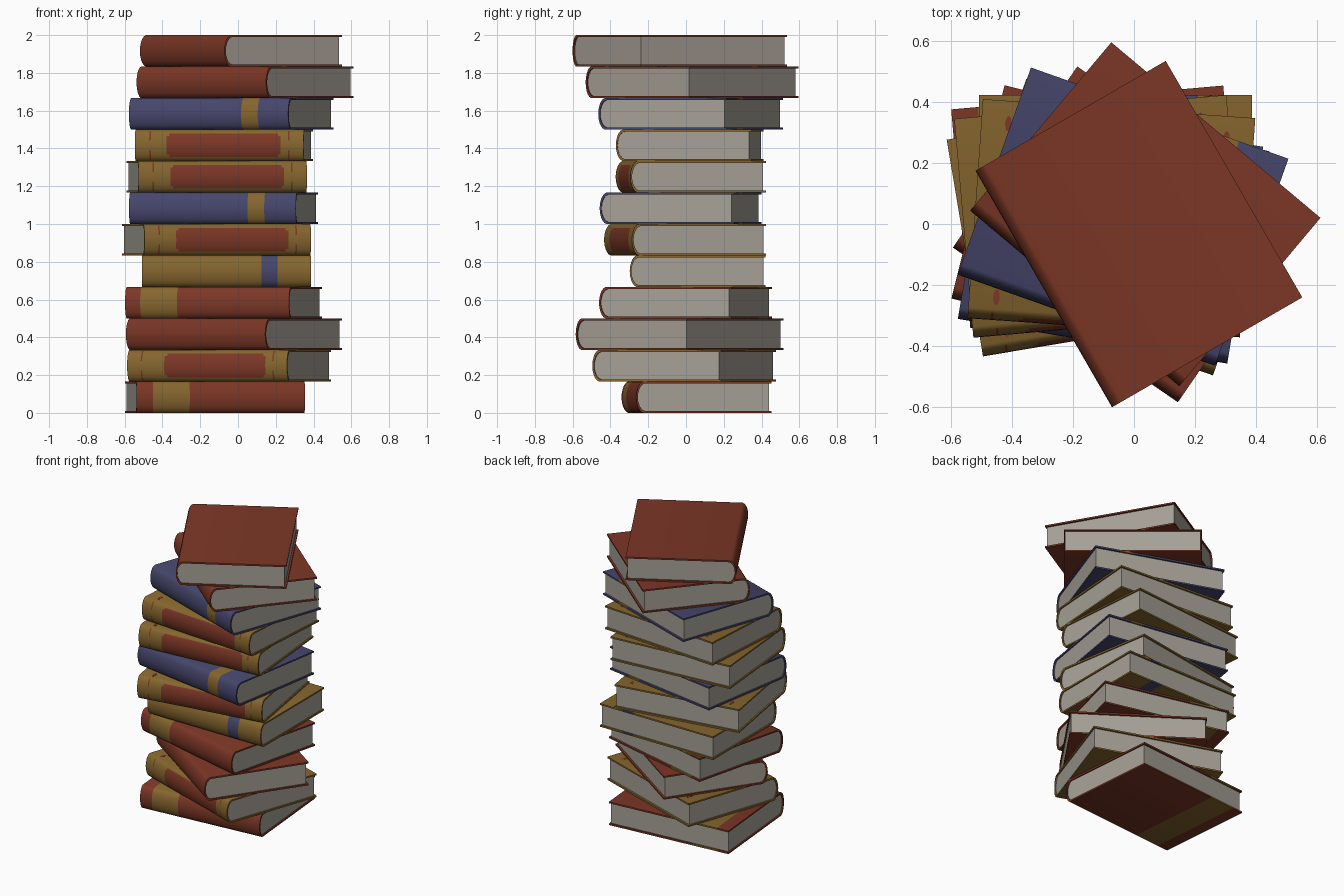
import bpy, bmesh, math
from mathutils import Matrix

if "Cube" in bpy.data.objects:
    bpy.data.objects.remove(bpy.data.objects["Cube"])

W, D, H = 0.895, 0.72, 2 / 12      # spine length, depth, thickness of one book
T = 0.011                          # cover board thickness
BULGE = 0.036                      # how far the spine curves out
ROWS = [-1, -.92, -.76, -.6, -.3, 0, .3, .6, .76, .92, 1]


def srgb(r, g, b):
    return tuple(((c / 255 + .055) / 1.055) ** 2.4 for c in (r, g, b)) + (1,)


def material(name, col):
    m = bpy.data.materials.new(name)
    m.diffuse_color = col
    m.use_nodes = True
    m.node_tree.nodes["Principled BSDF"].inputs["Base Color"].default_value = m.diffuse_color
    return m


MATS = [material("red_cover", srgb(124, 55, 38)),
        material("gold_cover", srgb(134, 102, 46)),
        material("blue_cover", srgb(70, 70, 108)),
        material("grey_pages", srgb(166, 161, 151))]
RED, GOLD, BLUE, PAGES = range(4)


def arc(inset):
    """Curved spine points (y, z, row) from bottom to top."""
    hh = H / 2 - .0002 - inset
    return [(-D / 2 + BULGE + inset * .8 - BULGE * (1 - u * u) ** .6, H / 2 + u * hh)
            for u in ROWS]


def finish(bm, name, place):
    bmesh.ops.recalc_face_normals(bm, faces=bm.faces)
    me = bpy.data.meshes.new(name)
    bm.to_mesh(me)
    bm.free()
    for m in MATS:
        me.materials.append(m)
    ob = bpy.data.objects.new(name, me)
    bpy.context.collection.objects.link(ob)
    ob.matrix_world = place
    bpy.ops.object.select_all(action='DESELECT')
    ob.select_set(True)
    bpy.context.view_layer.objects.active = ob
    bpy.ops.object.shade_smooth_by_angle(angle=math.radians(35))
    return ob


def cover(name, place, base, deco, kind, a, b):
    """C-shaped cover swept along x, cut at the painted stripes and panels."""
    xs = {-W / 2, W / 2, a, b}
    if kind == "panel":
        xs |= {a + .014, b - .014, -.372, -.364, .364, .372}
    xs = sorted(xs)
    fore = D / 2
    outer = [(fore, .0002)] + arc(0) + [(fore, H - .0002)]
    inner = [(fore, T)] + arc(T) + [(fore, H - T)]
    n = len(outer)
    bm = bmesh.new()
    O = [[bm.verts.new((x, y, z)) for y, z in outer] for x in xs]
    I = [[bm.verts.new((x, y, z)) for y, z in inner] for x in xs]

    def paint(xm, k):
        if kind == "band":
            return deco if a < xm < b else base
        if kind == "panel" and 1 <= k <= n - 3:
            u = abs(ROWS[k - 1] + ROWS[k]) / 2
            if a < xm < b and u < (.76 if a + .014 < xm < b - .014 else .6):
                return deco
            if .364 < abs(xm) < .372 and .3 < u < .92:
                return deco
        return base

    for i in range(len(xs) - 1):
        xm = (xs[i] + xs[i + 1]) / 2
        for k in range(n - 1):
            f = bm.faces.new((O[i][k], O[i + 1][k], O[i + 1][k + 1], O[i][k + 1]))
            f.material_index = paint(xm, k)
            f = bm.faces.new((I[i][k], I[i][k + 1], I[i + 1][k + 1], I[i + 1][k]))
            f.material_index = deco if kind == "band" and a < xm < b else base
        for k in (0, n - 1):       # fore edges of the boards
            f = bm.faces.new((O[i][k], I[i][k], I[i + 1][k], O[i + 1][k]))
            f.material_index = deco if kind == "band" and a < xm < b else base
    for i in (0, -1):              # head and tail edges
        for k in range(n - 1):
            f = bm.faces.new((O[i][k], O[i][k + 1], I[i][k + 1], I[i][k]))
            f.material_index = base
    finish(bm, name, place)


def pages(name, place):
    """Solid page block set slightly back from the board edges."""
    prof = [(D / 2 - .013, T)] + arc(T) + [(D / 2 - .013, H - T)]
    bm = bmesh.new()
    face = bm.faces.new([bm.verts.new((-W / 2 + .009, y, z)) for y, z in prof])
    ext = bmesh.ops.extrude_face_region(bm, geom=[face], use_keep_orig=True)
    vs = [g for g in ext["geom"] if isinstance(g, bmesh.types.BMVert)]
    bmesh.ops.translate(bm, verts=vs, vec=(W - .018, 0, 0))
    for f in bm.faces:
        f.material_index = PAGES
    finish(bm, name, place)


def ornaments(name, place, col):
    """Small oval plates near the corners of the upper board."""
    bm = bmesh.new()
    for sx in (-1, 1):
        for sy in (-1, 1):
            m = (Matrix.Translation((sx * .358, sy * .285, H))
                 @ Matrix.Diagonal((.011, .026, .0016, 1)))
            bmesh.ops.create_cone(bm, cap_ends=True, segments=12, radius1=1,
                                  radius2=1, depth=1, matrix=m)
    for f in bm.faces:
        f.material_index = col
    finish(bm, name, place)


# angle, centre x, centre y, cover colour, decoration colour, kind, start, end
BOOKS = [
    (5, -.122, .056, RED, GOLD, "band", -.36, -.165),
    (-19, -.047, -.010, GOLD, RED, "panel", -.24, .326),
    (-34.5, -.021, -.034, RED, RED, "plain", -.36, -.165),
    (-14, -.077, -.003, RED, GOLD, "band", -.365, -.165),
    (0, -.061, .062, GOLD, BLUE, "band", .185, .27),
    (9.5, -.113, -.005, GOLD, RED, "panel", -.277, .326),
    (-9.4, -.077, -.029, BLUE, GOLD, "band", .188, .278),
    (5, -.112, .025, GOLD, RED, "panel", -.277, .326),
    (-4, -.074, .019, GOLD, RED, "panel", -.28, .325),
    (-19.5, -.036, .024, BLUE, GOLD, "band", .183, .276),
    (-40, .037, .032, RED, RED, "plain", -.36, -.165),
    (-60, .016, -.033, RED, RED, "plain", -.36, -.165),
]

for i, (ang, cx, cy, base, deco, kind, a, b) in enumerate(BOOKS):
    place = (Matrix.Translation((cx, cy, i * H))
             @ Matrix.Rotation(math.radians(ang), 4, 'Z'))
    cover(f"book_cover_{i + 1}", place, base, deco, kind, a, b)
    pages(f"book_pages_{i + 1}", place)
    if kind == "panel":
        ornaments(f"cover_ornaments_{i + 1}", place, deco)
